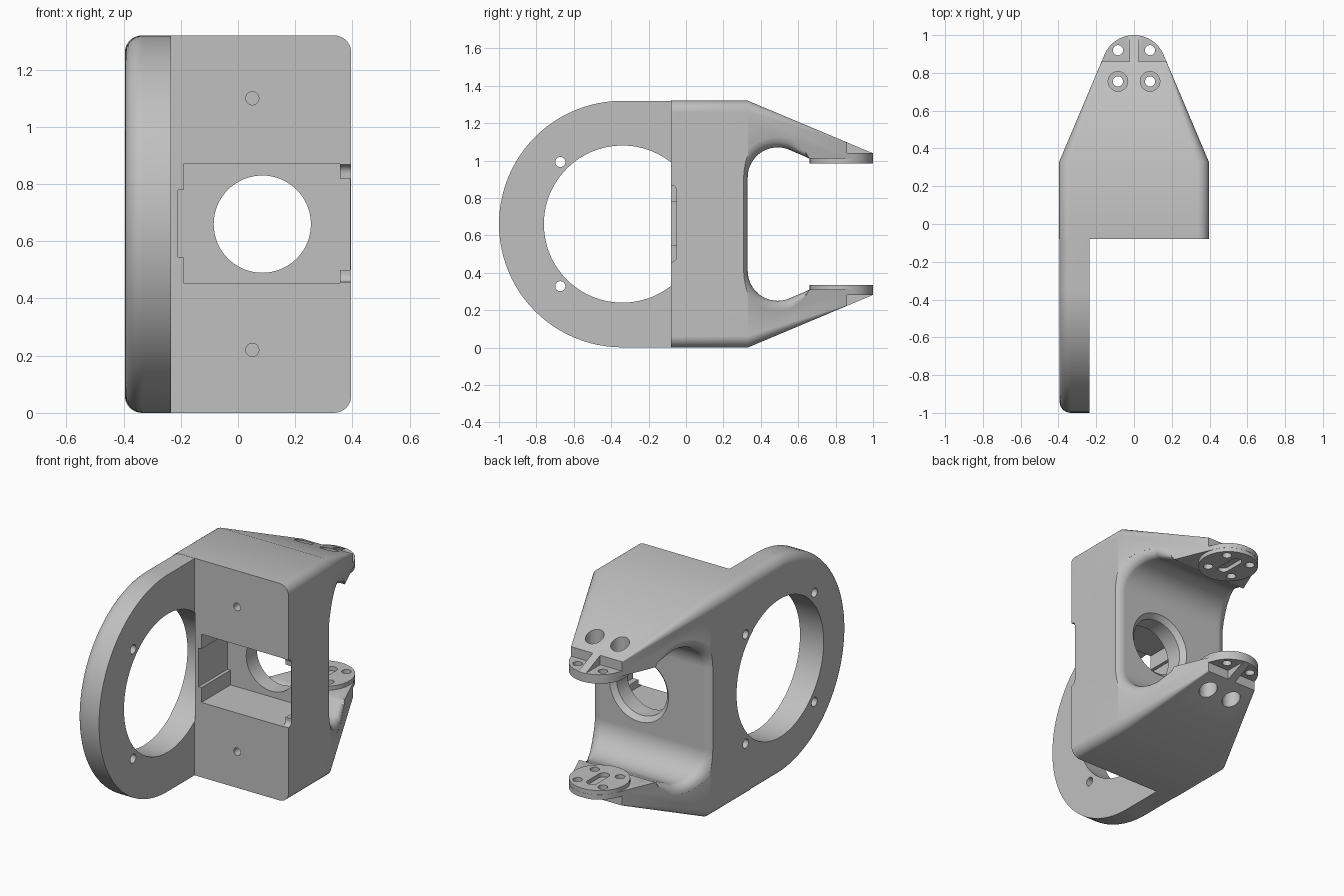
import bpy, bmesh, math
from mathutils import Matrix, Vector

if "Cube" in bpy.data.objects:
    bpy.data.objects.remove(bpy.data.objects["Cube"], do_unlink=True)

MID = 0.66      # mid height
W = 0.396       # half width
R = 0.06        # outer edge rounding
TIP_Y, TIP_R = 0.83, 0.17

grey = bpy.data.materials.new("plain_grey")
grey.use_nodes = True
grey.diffuse_color = (0.53, 0.53, 0.53, 1)
grey.node_tree.nodes["Principled BSDF"].inputs["Base Color"].default_value = (0.53, 0.53, 0.53, 1)


def to_object(name, bm):
    bmesh.ops.recalc_face_normals(bm, faces=bm.faces[:])
    mesh = bpy.data.meshes.new(name)
    bm.to_mesh(mesh)
    bm.free()
    mesh.materials.append(grey)
    ob = bpy.data.objects.new(name, mesh)
    bpy.context.collection.objects.link(ob)
    return ob


def hull(name, points):
    bm = bmesh.new()
    for p in points:
        bm.verts.new(p)
    bmesh.ops.convex_hull(bm, input=bm.verts[:])
    loose = [v for v in bm.verts if not v.link_faces]
    bmesh.ops.delete(bm, geom=loose, context='VERTS')
    bmesh.ops.dissolve_limit(bm, angle_limit=math.radians(0.5), verts=bm.verts[:], edges=bm.edges[:])
    return to_object(name, bm)


def box(x0, x1, y0, y1, z0, z1):
    return hull("box", [(x, y, z) for x in (x0, x1) for y in (y0, y1) for z in (z0, z1)])


def cylinder(axis, center, r, a, b, r2=None, segments=48):
    """Round bar along an axis from a to b; center gives the other two coordinates."""
    bm = bmesh.new()
    turn = Vector((0, 0, 1)).rotation_difference(Vector([float(axis == c) for c in "xyz"]))
    place = list(center)
    place.insert("xyz".index(axis), (a + b) / 2)
    bmesh.ops.create_cone(bm, cap_ends=True, segments=segments, radius1=r,
                          radius2=r if r2 is None else r2, depth=b - a,
                          matrix=Matrix.Translation(place) @ turn.to_matrix().to_4x4())
    return to_object("cylinder", bm)


def combine(target, other, operation='DIFFERENCE'):
    mod = target.modifiers.new("cut", 'BOOLEAN')
    mod.operation = operation
    mod.solver = 'EXACT'
    mod.object = other
    bpy.context.view_layer.objects.active = target
    bpy.ops.object.modifier_apply(modifier=mod.name)
    bpy.data.objects.remove(other, do_unlink=True)


def angles(start, end, steps):
    return [math.radians(start + (end - start) * i / steps) for i in range(steps + 1)]


# Main block with rounded side edges, tapering to the tips of the two arms
points = []
for sx in (-1, 1):
    for sz in (-1, 1):
        for a in angles(0, 90, 8):
            x = sx * (W - R + R * math.cos(a))
            z = MID + sz * (MID - R + R * math.sin(a))
            points += [(x, -0.08, z), (x, 0.33, z)]
for a in angles(22, 158, 28):
    y = TIP_Y + TIP_R * math.sin(a)
    h = MID - 0.42 * (y - 0.33)
    points += [(TIP_R * math.cos(a), y, MID + s * h) for s in (-1, 1)]
body = hull("bracket_body", points)


# Rear opening between the arms, flared where it meets the sides
def opening_profile(d):
    half = [(1.05, 0.35), (0.66, 0.35), (0.64, 0.36 + 0.5 * d)]
    half += [(0.49 + (0.16 + d) * math.cos(a), 0.25 + (0.16 + d) * math.sin(a))
             for a in angles(70, 180, 16)]
    return [(y, MID + h) for y, h in half] + [(y, MID - h) for y, h in reversed(half)]


flare = 0.05
steps = [(-0.06, flare)] + [(flare * (1 - math.sin(a)), flare * (1 - math.cos(a)))
                            for a in angles(90, 0, 6)]
bm = bmesh.new()
loops = []
for side, run in ((1, steps), (-1, steps[::-1])):
    for t, d in run:
        loops.append([bm.verts.new((side * (W - 0.425 * (y - 0.33) - t), y, z))
                      for y, z in opening_profile(d)])
for la, lb in zip(loops, loops[1:]):
    for i in range(len(la)):
        j = (i + 1) % len(la)
        bm.faces.new((la[i], la[j], lb[j], lb[i]))
bm.faces.new(loops[0])
bm.faces.new(loops[-1])
combine(body, to_object("rear_opening", bm))

# Side plate with a rounded outer rim
points = []
rim = [(-0.235, 0)] + [(0.002 - W + R * (1 - math.sin(a)), R * (1 - math.cos(a)))
                       for a in angles(0, 90, 8)]
for x, inset in rim:
    r = 0.659 - inset
    points += [(x, -0.341 + r * math.cos(a), MID + r * math.sin(a)) for a in angles(90, 270, 48)]
    points += [(x, 0, MID - r), (x, 0, MID + r)]
combine(body, hull("ring_plate", points), 'UNION')

# Large ring hole and its four screw holes
combine(body, cylinder("x", (-0.34, MID), 0.42, -0.5, -0.234, segments=96))
for sy in (-1, 1):
    for sz in (-1, 1):
        combine(body, cylinder("x", (-0.34 + sy * 0.332, MID + sz * 0.332), 0.027, -0.5, -0.234, segments=24))

# Front pocket with side tabs
combine(body, box(-0.19, 0.356, -0.2, 0.2, 0.455, 0.87))
combine(body, box(-0.21, 0, -0.2, 0.199, 0.545, 0.78))
combine(body, box(0, 0.391, -0.2, 0.199, 0.5, 0.82))

# Shallow notch with rounded corners through the thin side wall
notch = [(x, -0.2, z) for x in (0.3, 0.5) for z in (0.457, 0.868)]
for x in (0.3, 0.5):
    for a in angles(0, 90, 5):
        for z, s in ((0.487, -1), (0.838, 1)):
            notch.append((x, -0.08 + 0.03 * math.sin(a), z + s * 0.03 * math.cos(a)))
combine(body, hull("notch", notch))

# Central bore with a softened rear rim, and two front screw holes
combine(body, cylinder("y", (0.085, MID), 0.17, 0.1, 0.5, segments=64))
combine(body, cylinder("y", (0.085, MID), 0.17, 0.302, 0.342, 0.21, segments=64))
for s in (-1, 1):
    combine(body, cylinder("y", (0.05, MID + s * 0.44), 0.023, -0.2, 0.1, segments=24))


# Arm tips: round pad, stepped recesses, slot and screw holes
def span(s, a, b):
    """Heights a..b measured from the middle, above or below it."""
    return sorted((MID + s * a, MID + s * b))


for s in (-1, 1):
    combine(body, cylinder("z", (0, TIP_Y), TIP_R - 0.001, *span(s, 0.325, 0.372), segments=64), 'UNION')
    slot = [(0.032 * math.cos(a), (0.90 if math.sin(a) > 0 else 0.79) + 0.032 * math.sin(a), z)
            for a in angles(7.5, 352.5, 23) for z in span(s, 0.3, 0.35)]
    combine(body, hull("slot", slot))
    for sx in (-1, 1):
        x0, x1 = sorted((sx * 0.025, sx * 0.3))
        combine(body, box(x0, x1, 0.86, 1.1, *span(s, 0.38, 0.6)))
        combine(body, cylinder("z", (sx * 0.085, 0.755), 0.052, *span(s, 0.38, 0.6), segments=32))
        for y in (0.755, 0.92):
            combine(body, cylinder("z", (sx * 0.085, y), 0.027, *span(s, 0.3, 0.55), segments=24))

# Smooth rounded surfaces, crisp edges
for ob in bpy.context.selected_objects:
    ob.select_set(False)
body.select_set(True)
bpy.context.view_layer.objects.active = body
bpy.ops.object.shade_smooth_by_angle(angle=math.radians(30))
weighted = body.modifiers.new("even_shading", 'WEIGHTED_NORMAL')
weighted.keep_sharp = True
